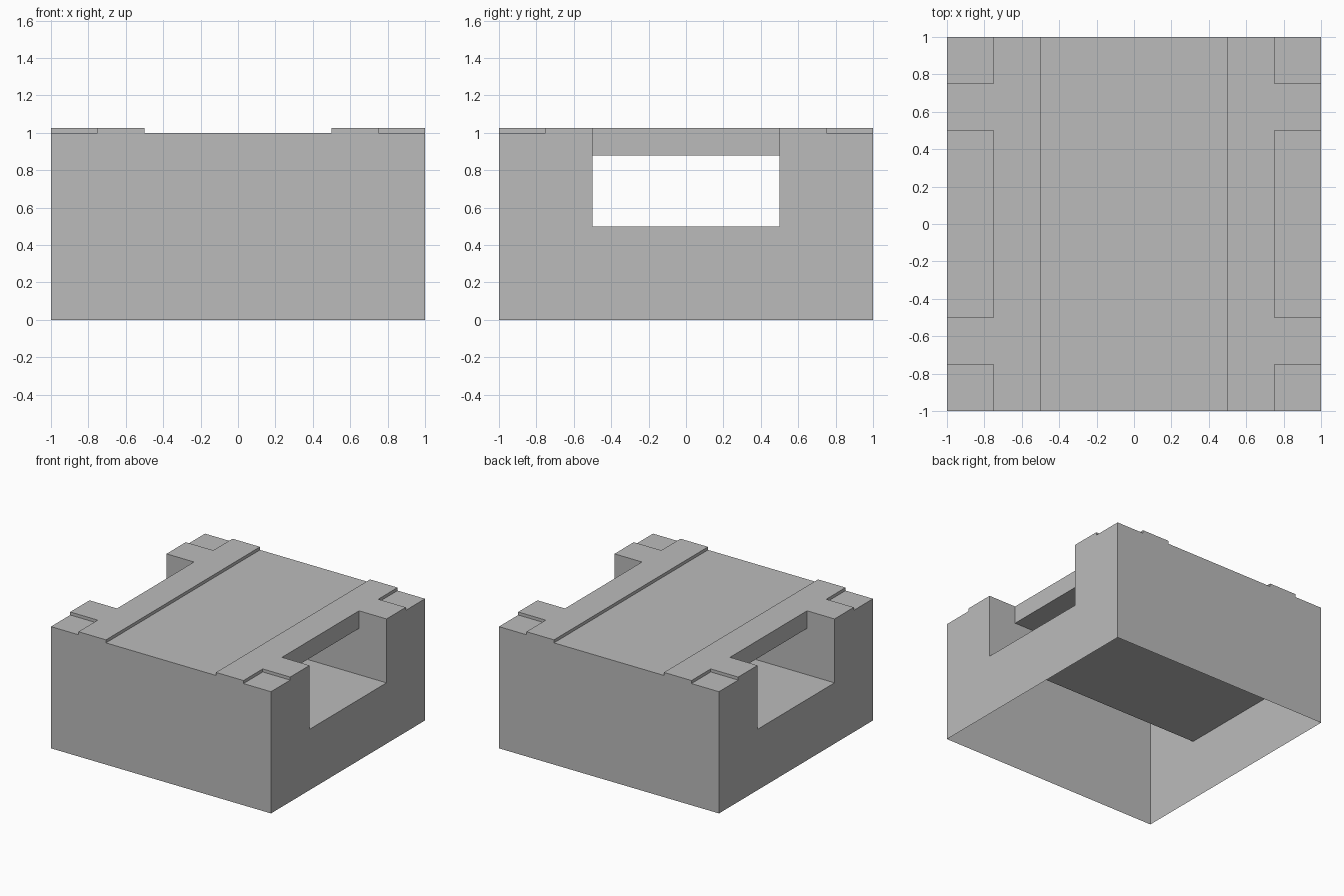
import bpy
import bmesh
import math

cube = bpy.data.objects.get("Cube")
if cube:
    bpy.data.objects.remove(cube, do_unlink=True)

RAIL_TOP = 1.025
OVER = 0.2  # how far cutters reach past the block


def make_box(name, x, y, z):
    """Box from (min, max) ranges on each axis."""
    bm = bmesh.new()
    bmesh.ops.create_cube(bm, size=1)
    for v in bm.verts:
        for i, (lo, hi) in enumerate((x, y, z)):
            v.co[i] = lo if v.co[i] < 0 else hi
    mesh = bpy.data.meshes.new(name)
    bm.to_mesh(mesh)
    bm.free()
    obj = bpy.data.objects.new(name, mesh)
    bpy.context.collection.objects.link(obj)
    return obj


def span(sign, near, far):
    return tuple(sorted((sign * near, sign * far)))


body = make_box("bridge_block", (-1, 1), (-1, 1), (0, RAIL_TOP))
far, top = 1 + OVER, RAIL_TOP + OVER

# Shallow channel along the deck, and the tunnel across it
cutters = [
    make_box("deck_channel_cutter", (-0.5, 0.5), (-far, far), (1, top)),
    make_box("tunnel_cutter", (-far, far), (-0.5, 0.5), (0.5, 0.88)),
]
# Open notches above the tunnel mouths, and lowered corner pads
for sx in (-1, 1):
    cutters.append(make_box("notch_cutter", span(sx, 0.75, far), (-0.5, 0.5), (0.7, top)))
    for sy in (-1, 1):
        cutters.append(make_box("corner_pad_cutter", span(sx, 0.75, far),
                                span(sy, 0.75, far), (1, top)))

for cutter in cutters:
    cutter.hide_render = True
    mod = body.modifiers.new(cutter.name, 'BOOLEAN')
    mod.operation = 'DIFFERENCE'
    mod.solver = 'EXACT'
    mod.object = cutter

# Bake the cuts and discard the cutters
graph = bpy.context.evaluated_depsgraph_get()
baked = bpy.data.meshes.new_from_object(body.evaluated_get(graph))
body.modifiers.clear()
body.data = baked
baked.name = "bridge_block"
for cutter in cutters:
    bpy.data.objects.remove(cutter, do_unlink=True)

# Merge flat regions and open the hollow underside
bm = bmesh.new()
bm.from_mesh(baked)
bmesh.ops.remove_doubles(bm, verts=bm.verts[:], dist=0.0005)
bmesh.ops.dissolve_limit(bm, angle_limit=math.radians(1), verts=bm.verts[:], edges=bm.edges[:])
bmesh.ops.recalc_face_normals(bm, faces=bm.faces[:])
underside = [f for f in bm.faces if all(v.co.z < 0.001 for v in f.verts)]
bmesh.ops.delete(bm, geom=underside, context='FACES')
bm.to_mesh(baked)
bm.free()

# Plain grey material
grey = bpy.data.materials.new("plain_grey")
grey.use_nodes = True
colour = (0.5, 0.5, 0.5, 1)
grey.diffuse_color = colour
grey.node_tree.nodes["Principled BSDF"].inputs["Base Color"].default_value = colour
baked.materials.clear()
baked.materials.append(grey)
